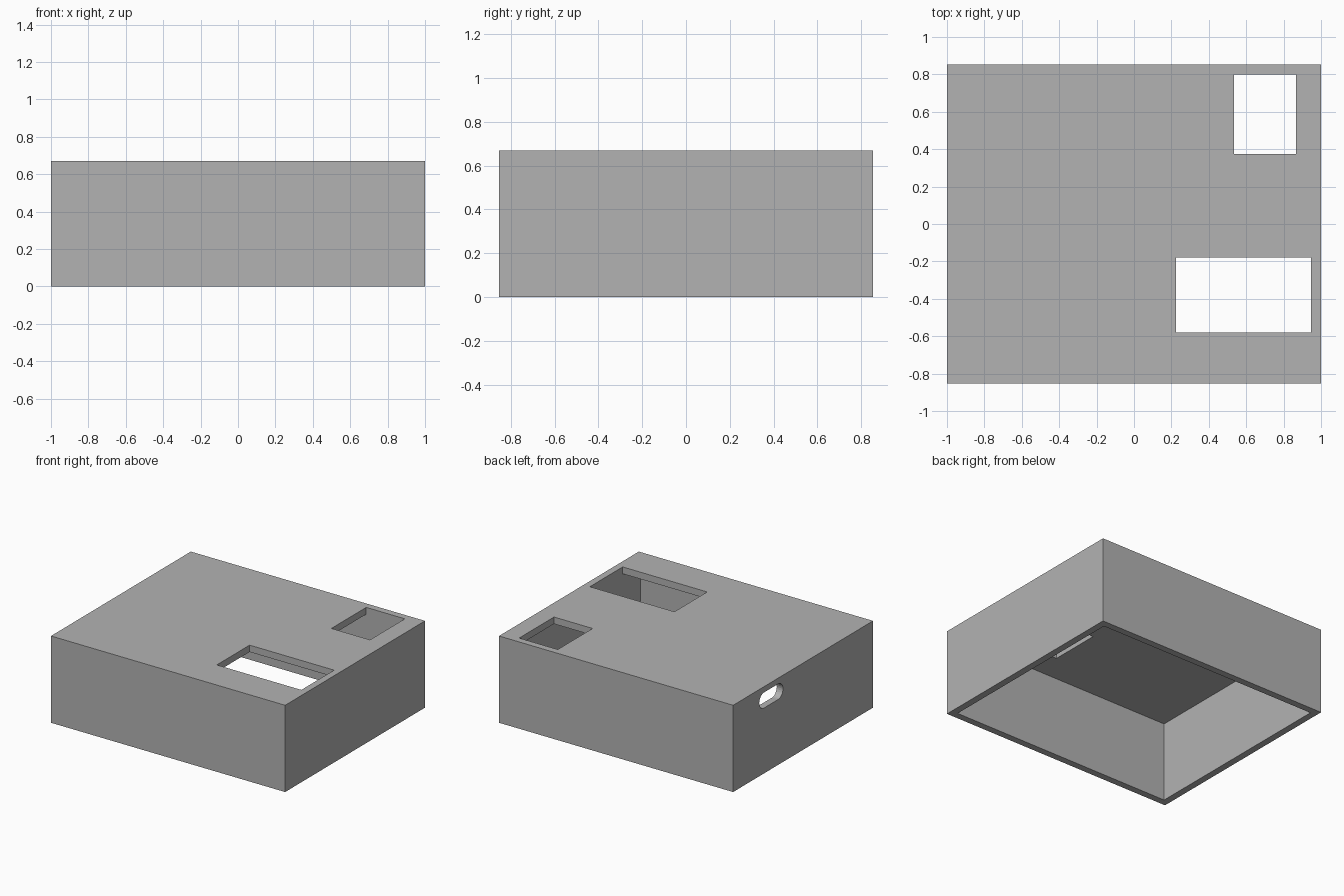
import bpy, bmesh, math

default = bpy.data.objects.get("Cube")
if default:
    bpy.data.objects.remove(default, do_unlink=True)

HX, HY, H = 1.0, 0.853, 0.67      # half width, half depth, height
WALL = 0.053
IX, IY = HX - WALL, HY - WALL     # inner wall planes

grey = bpy.data.materials.new("light_grey")
grey.use_nodes = True
colour = (0.45, 0.45, 0.45, 1)
grey.diffuse_color = colour
grey.node_tree.nodes["Principled BSDF"].inputs["Base Color"].default_value = colour


def extrude_outline(name, outline, offset):
    """Closed prism from a planar outline swept along an offset."""
    bm = bmesh.new()
    face = bm.faces.new([bm.verts.new(p) for p in outline])
    swept = bmesh.ops.extrude_face_region(bm, geom=[face], use_keep_orig=True)
    verts = [g for g in swept["geom"] if isinstance(g, bmesh.types.BMVert)]
    bmesh.ops.translate(bm, verts=verts, vec=offset)
    bmesh.ops.recalc_face_normals(bm, faces=bm.faces[:])
    mesh = bpy.data.meshes.new(name)
    bm.to_mesh(mesh)
    bm.free()
    mesh.materials.append(grey)
    obj = bpy.data.objects.new(name, mesh)
    bpy.context.collection.objects.link(obj)
    return obj


def block(name, x0, x1, y0, y1, z0, z1):
    outline = [(x0, y0, z0), (x1, y0, z0), (x1, y1, z0), (x0, y1, z0)]
    return extrude_outline(name, outline, (0, 0, z1 - z0))


def slot(name, y, z, length, radius):
    """Round-ended slot running along y, cutting through the -x wall."""
    outline = []
    for side in (1, -1):
        for i in range(13):
            a = math.pi * i / 12
            outline.append((-HX - 0.1,
                            y + side * (length / 2 - radius + radius * math.sin(a)),
                            z + side * radius * math.cos(a)))
    return extrude_outline(name, outline, (0.2, 0, 0))


# Enclosure shell, open underneath
case = block("enclosure", -HX, HX, -HY, HY, 0, H)
cutters = [
    block("cavity_cutter", -IX, IX, -IY, IY, -0.2, H - WALL),
    block("wide_window_cutter", 0.225, IX, -0.58, -0.18, 0.4, H + 0.2),
    block("small_window_cutter", 0.535, 0.865, 0.375, IY, 0.4, H + 0.2),
    slot("cable_slot_cutter", 0.39, 0.565, 0.29, 0.06),
]
for cutter in cutters:
    mod = case.modifiers.new(cutter.name, "BOOLEAN")
    mod.operation = "DIFFERENCE"
    mod.solver = "EXACT"
    mod.object = cutter
    cutter.hide_render = True
    cutter.hide_viewport = True
    cutter.display_type = "WIRE"
